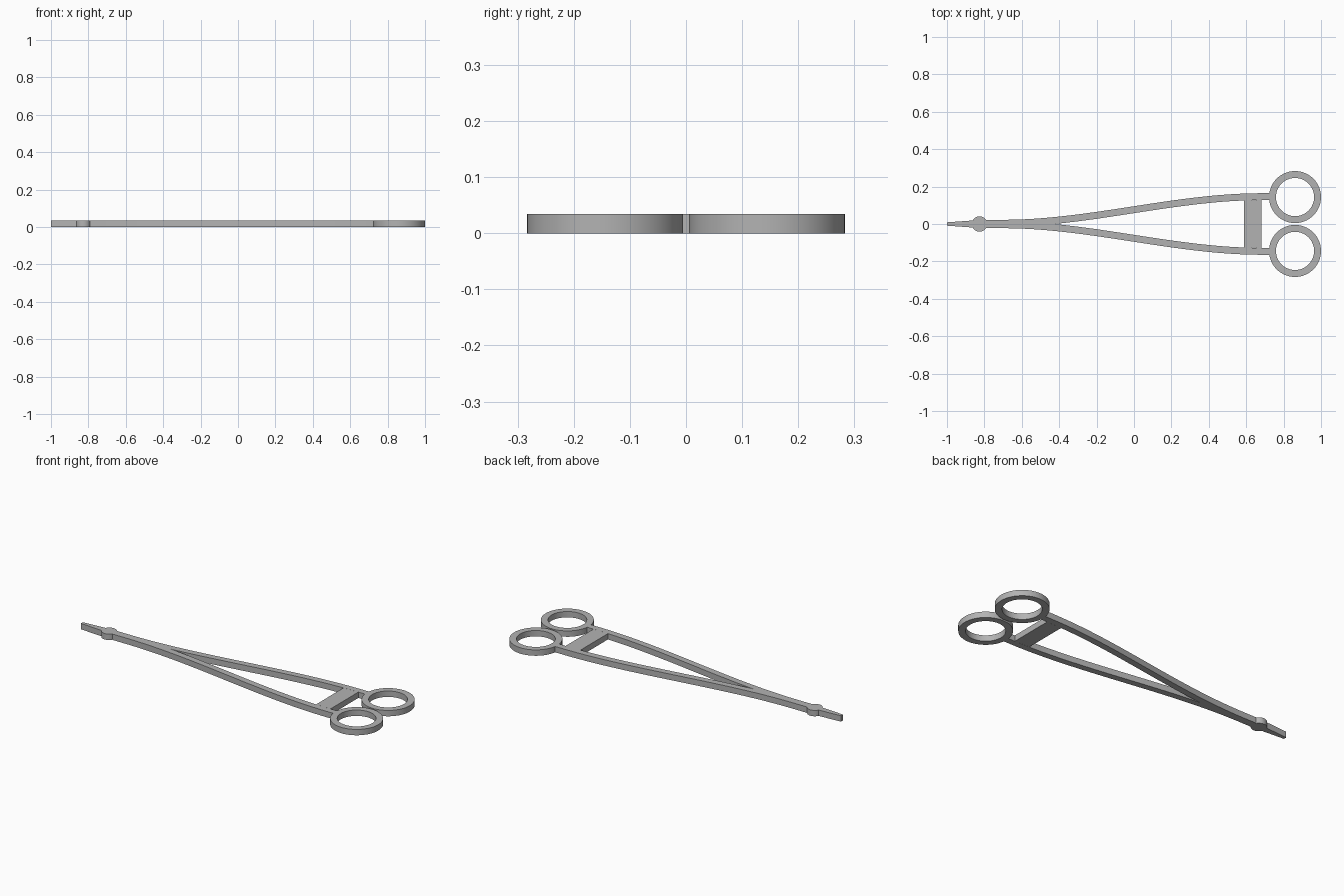
import bpy
import bmesh
from math import cos, sin, tau, radians

THICK = 0.034
RING_X, RING_Y = 0.861, 0.144

if "Cube" in bpy.data.objects:
    bpy.data.objects.remove(bpy.data.objects["Cube"], do_unlink=True)

steel = bpy.data.materials.new("brushed_grey")
steel.use_nodes = True
colour = (0.45, 0.45, 0.45, 1)
steel.diffuse_color = colour
steel.node_tree.nodes["Principled BSDF"].inputs["Base Color"].default_value = colour


def finish(name, bm):
    bmesh.ops.remove_doubles(bm, verts=bm.verts, dist=0.00001)
    bmesh.ops.recalc_face_normals(bm, faces=bm.faces)
    mesh = bpy.data.meshes.new(name)
    bm.to_mesh(mesh)
    bm.free()
    mesh.materials.append(steel)
    obj = bpy.data.objects.new(name, mesh)
    bpy.context.collection.objects.link(obj)
    bpy.ops.object.select_all(action='DESELECT')
    obj.select_set(True)
    bpy.context.view_layer.objects.active = obj
    bpy.ops.object.shade_smooth_by_angle(angle=radians(30))
    return obj


def flat_strip(name, edge_a, edge_b, closed=False):
    """Solid plate filling the space between two matching edges."""
    bm = bmesh.new()
    sections = [[bm.verts.new((p[0], p[1], z)) for p, z in
                 ((a, 0), (b, 0), (b, THICK), (a, THICK))]
                for a, b in zip(edge_a, edge_b)]
    n = len(sections)
    for i in range(n if closed else n - 1):
        s, t = sections[i], sections[(i + 1) % n]
        for k in range(4):
            m = (k + 1) % 4
            bm.faces.new((s[k], s[m], t[m], t[k]))
    if not closed:
        bm.faces.new(sections[0])
        bm.faces.new(sections[-1])
    return finish(name, bm)


def circle(x, y, r, n=64):
    return [(x + r * cos(tau * i / n), y + r * sin(tau * i / n)) for i in range(n)]


def arm_centre(x):
    t = min(max((x + 0.7) / 1.38, 0), 1)
    return 0.004 + 0.142 * t * t * (3 - 2 * t)


# Mirrored arms and finger rings
steps = 48
xs = [-0.79 + 1.516 * i / steps for i in range(steps + 1)]
for side, label in ((1, "back"), (-1, "front")):
    outer = [(x, side * (arm_centre(x) + 0.0185)) for x in xs]
    inner = [(x, side * max(arm_centre(x) - 0.0185, 0)) for x in xs]
    flat_strip(label + "_arm", outer, inner)
    flat_strip(label + "_finger_ring",
               circle(RING_X, side * RING_Y, 0.139),
               circle(RING_X, side * RING_Y, 0.102), closed=True)

# Crossbar joining the arms
bar_x = (0.588, 0.682)
flat_strip("crossbar",
           [(x, arm_centre(x) - 0.0185) for x in bar_x],
           [(x, 0.0185 - arm_centre(x)) for x in bar_x])

# Tapered jaw tip
flat_strip("jaw_tip", [(-1, 0.009), (-0.86, 0.019)], [(-1, -0.009), (-0.86, -0.019)])

# Round pivot
bm = bmesh.new()
rim = [bm.verts.new((x, y, 0)) for x, y in circle(-0.826, 0, 0.041, 48)]
base = bm.faces.new(rim)
top = bmesh.ops.extrude_face_region(bm, geom=[base])["geom"]
bmesh.ops.translate(bm, vec=(0, 0, THICK),
                    verts=[v for v in top if isinstance(v, bmesh.types.BMVert)])
# Extrusion keeps the base face when it has no neighbours; cap only if missing
if not any(all(v.co.z == 0 for v in f.verts) for f in bm.faces):
    bm.faces.new(rim)
finish("pivot", bm)
